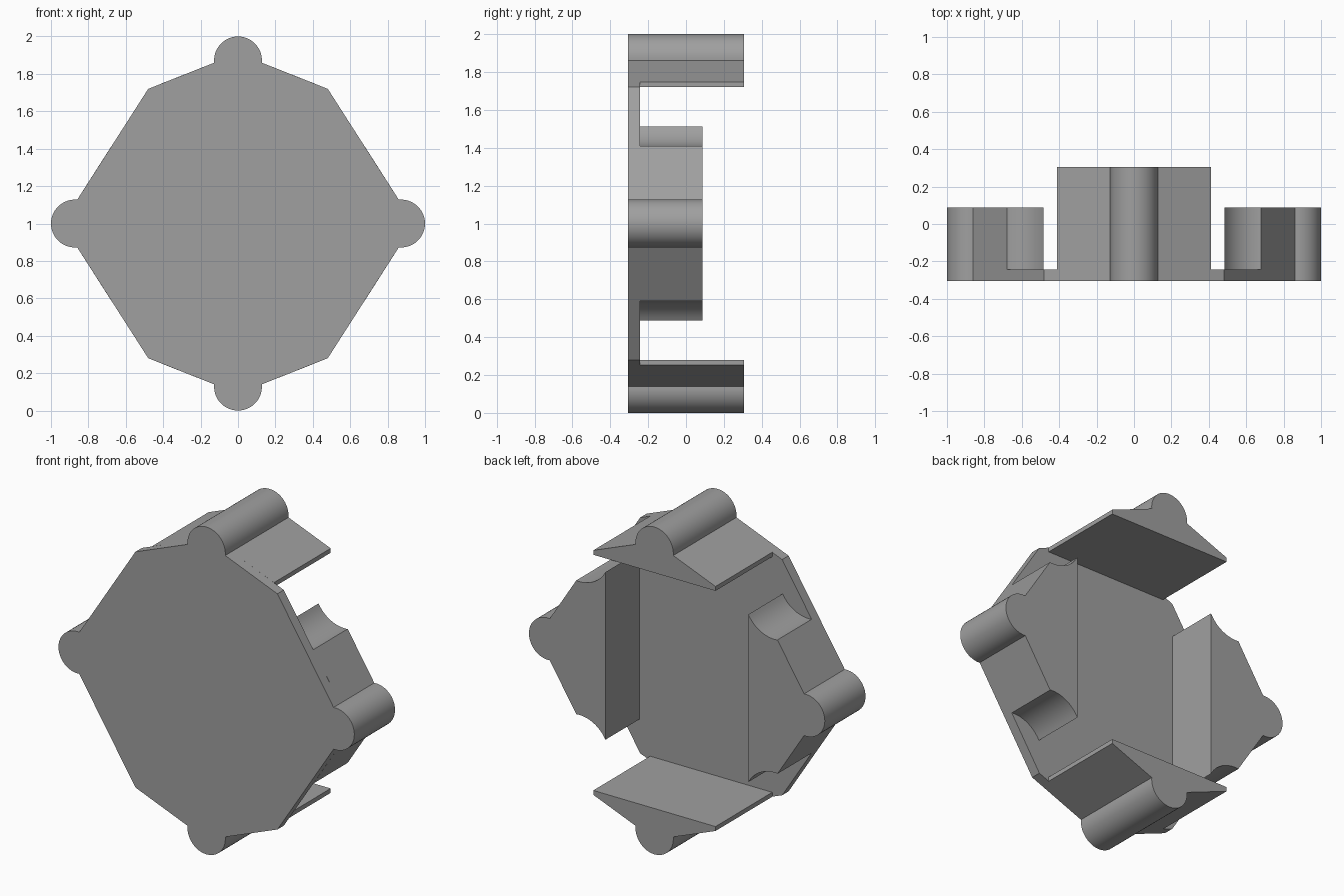
import bpy, bmesh
from math import cos, sin, atan2, radians

if "Cube" in bpy.data.objects:
    bpy.data.objects.remove(bpy.data.objects["Cube"])

FRONT, PLATE_BACK = -0.305, -0.243
KNOB_C, KNOB_R = 0.872, 0.128

grey = bpy.data.materials.new("grey")
grey.diffuse_color = (0.35, 0.35, 0.35, 1)
grey.use_nodes = True
grey.node_tree.nodes["Principled BSDF"].inputs["Base Color"].default_value = grey.diffuse_color


def arc(cx, cz, r, a0, a1, n=24):
    """Points along an arc, angles in degrees."""
    return [(cx + r * cos(radians(a0 + (a1 - a0) * i / n)),
             cz + r * sin(radians(a0 + (a1 - a0) * i / n))) for i in range(n + 1)]


def extrude(name, outline, y0, y1):
    """Extrude an x-z outline (z measured from the model centre) along y."""
    bm = bmesh.new()
    face = bm.faces.new([bm.verts.new((x, y0, z + 1)) for x, z in outline])
    new = bmesh.ops.extrude_face_region(bm, geom=[face])["geom"]
    bmesh.ops.translate(bm, vec=(0, y1 - y0, 0),
                        verts=[v for v in new if isinstance(v, bmesh.types.BMVert)])
    bmesh.ops.recalc_face_normals(bm, faces=bm.faces)
    mesh = bpy.data.meshes.new(name)
    bm.to_mesh(mesh)
    bm.free()
    mesh.materials.append(grey)
    ob = bpy.data.objects.new(name, mesh)
    bpy.context.collection.objects.link(ob)
    bpy.ops.object.select_all(action='DESELECT')
    ob.select_set(True)
    bpy.context.view_layer.objects.active = ob
    bpy.ops.object.shade_smooth_by_angle(angle=radians(25))
    return ob


# Round knobs at the right and top of the outline
knob_right = arc(KNOB_C, 0, KNOB_R, -95.5, 95.5)
knob_top = arc(0, KNOB_C, KNOB_R, -5.5, 185.5)


def flip(points, sx, sz):
    return [(sx * x, sz * z) for x, z in points]


# Flat cover plate: octagon with four knobs
plate = (knob_right + [(0.48, 0.72)] + knob_top + [(-0.48, 0.72)]
         + flip(knob_right, -1, -1) + [(-0.48, -0.72)]
         + flip(knob_top, -1, -1) + [(0.48, -0.72)])
extrude("cover_plate", plate, FRONT, PLATE_BACK)

# Tall top and bottom blocks
block = [(0.413, 0.72), (0.413, 0.747)] + knob_top + [(-0.413, 0.747), (-0.413, 0.72)]
for name, s in (("top_block", 1), ("bottom_block", -1)):
    extrude(name, flip(block, 1, s), PLATE_BACK, 0.305)

# Shorter side blocks with hollow rounded corners
hollow = arc(0.66, 0.608, 0.201, 278, 209, 16)
hollow[0], hollow[-1] = (0.68, 0.409), (0.483, 0.512)
side = knob_right + hollow + flip(hollow[::-1], 1, -1)
for name, s in (("right_block", 1), ("left_block", -1)):
    extrude(name, flip(side, s, 1), PLATE_BACK, 0.088)
